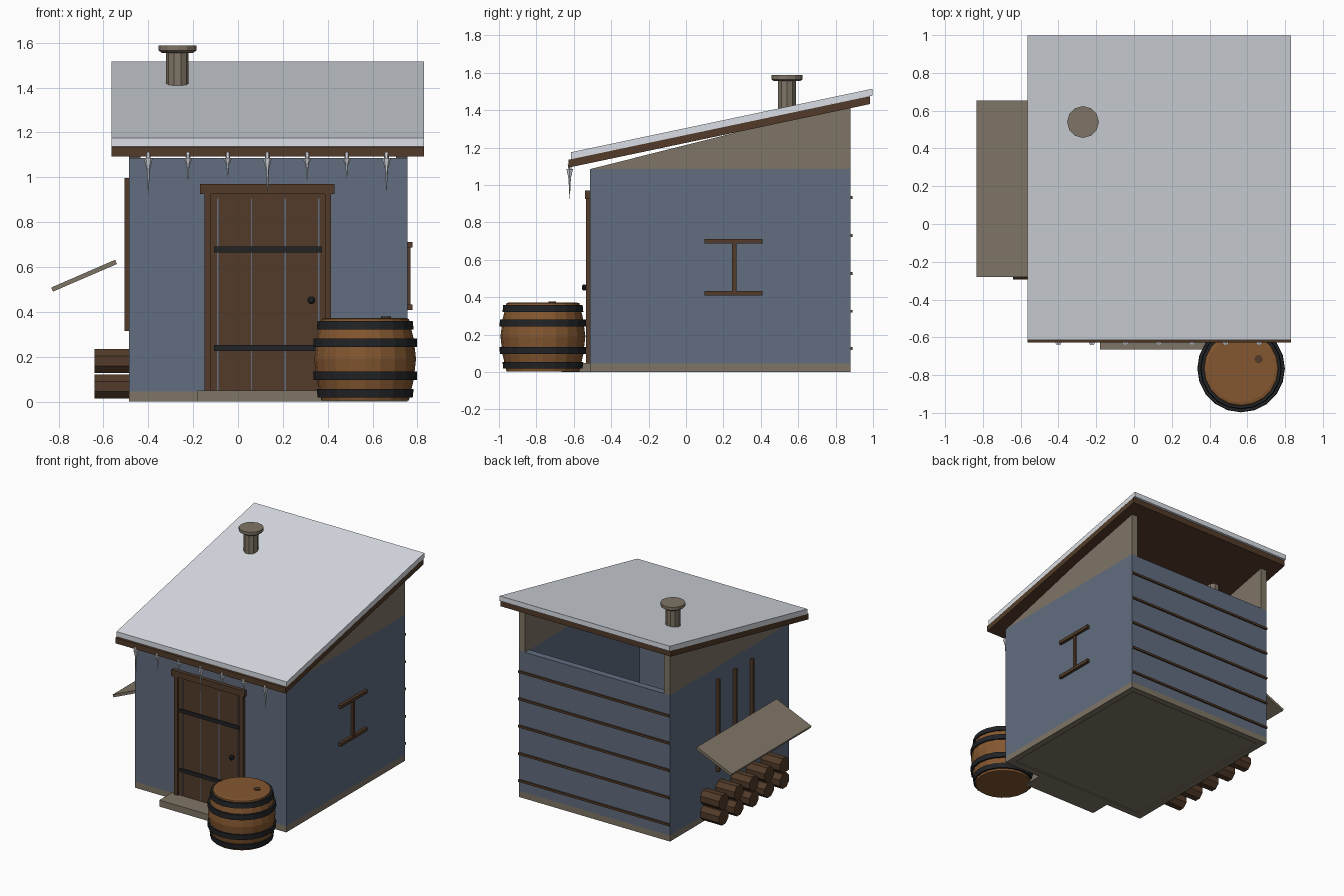
import bpy, bmesh, math
from mathutils import Matrix, Vector

if "Cube" in bpy.data.objects:
    bpy.data.objects.remove(bpy.data.objects["Cube"])


def lin(c):
    return c / 12.92 if c <= 0.04045 else ((c + 0.055) / 1.055) ** 2.4


def material(name, hexcol):
    m = bpy.data.materials.new(name)
    rgb = [lin(int(hexcol[i:i + 2], 16) / 255) for i in (0, 2, 4)]
    m.diffuse_color = (*rgb, 1)
    m.use_nodes = True
    m.node_tree.nodes["Principled BSDF"].inputs["Base Color"].default_value = m.diffuse_color
    return m


WALL = material("blue_grey_paint", "616D80")
STONE = material("grey_brown_stone", "7F7566")
SNOW = material("pale_snow", "DADFE6")
WOOD = material("dark_wood", "523B29")
OAK = material("barrel_oak", "845730")
IRON = material("black_iron", "222326")


def finish(name, bm, mat):
    bmesh.ops.recalc_face_normals(bm, faces=bm.faces)
    me = bpy.data.meshes.new(name)
    bm.to_mesh(me)
    bm.free()
    ob = bpy.data.objects.new(name, me)
    me.materials.append(mat)
    bpy.context.collection.objects.link(ob)
    return ob


def boxes(name, mat, *bounds):
    """One object from boxes given as (x0, x1, y0, y1, z0, z1)."""
    bm = bmesh.new()
    for x0, x1, y0, y1, z0, z1 in bounds:
        m = Matrix.Translation(((x0 + x1) / 2, (y0 + y1) / 2, (z0 + z1) / 2))
        m = m @ Matrix.Diagonal((x1 - x0, y1 - y0, z1 - z0, 1))
        bmesh.ops.create_cube(bm, size=1, matrix=m)
    return finish(name, bm, mat)


def prism(name, mat, pts, a, b, axis="x"):
    """Extrude a profile: (y, z) points along x, or (x, z) points along y."""
    bm = bmesh.new()
    place = (lambda p, t: (t, *p)) if axis == "x" else (lambda p, t: (p[0], t, p[1]))
    rows = [[bm.verts.new(place(p, t)) for p in pts] for t in (a, b)]
    n = len(pts)
    for row in rows:
        bm.faces.new(row)
    for i in range(n):
        j = (i + 1) % n
        bm.faces.new((rows[0][i], rows[0][j], rows[1][j], rows[1][i]))
    return finish(name, bm, mat)


def lathe(name, mat, profile, sides, loc, rot=None):
    """Turn (radius, height) points into a capped round solid."""
    bm = bmesh.new()
    m = Matrix.Translation(loc) @ (rot or Matrix())
    rings = []
    for r, h in profile:
        rings.append([bm.verts.new(m @ Vector((r * math.cos(2 * math.pi * i / sides),
                                               r * math.sin(2 * math.pi * i / sides), h)))
                      for i in range(sides)])
    for lo, hi in zip(rings, rings[1:]):
        for i in range(sides):
            j = (i + 1) % sides
            bm.faces.new((lo[i], lo[j], hi[j], hi[i]))
    bm.faces.new(rings[0])
    bm.faces.new(rings[-1])
    return finish(name, bm, mat)


X0, X1, Y0, Y1, TOP = -0.485, 0.755, -0.513, 0.88, 1.085
T = 0.05


def four_walls(z0, z1):
    return ((X0, X1, Y0, Y0 + T, z0, z1), (X0, X1, Y1 - T, Y1, z0, z1),
            (X0, X0 + T, Y0 + T, Y1 - T, z0, z1), (X1 - T, X1, Y0 + T, Y1 - T, z0, z1))


# Shell: stone base, recessed floor, walls open at the top, side gables
boxes("foundation", STONE, *four_walls(0, 0.045))
boxes("floor", STONE, (X0 + T, X1 - T, Y0 + T, Y1 - T, 0.008, 0.045))
boxes("walls", WALL, *four_walls(0.045, TOP))
for side, a in (("left", X0), ("right", X1 - T)):
    prism(side + "_gable", STONE, [(Y0, TOP), (Y1, TOP), (Y1, 1.435)], a, a + T)

# Sloping roof with a snow layer
prism("roof_boards", WOOD, [(-0.628, 1.093), (0.985, 1.433), (0.985, 1.475), (-0.628, 1.135)],
      -0.565, 0.83)
prism("roof_snow", SNOW, [(-0.615, 1.137), (0.998, 1.478), (0.998, 1.515), (-0.615, 1.175)],
      -0.565, 0.83)

# Chimney
lathe("chimney_pipe", STONE, [(0.05, 1.29), (0.05, 1.56)], 10, (-0.27, 0.54, 0))
lathe("chimney_cap", STONE, [(0.07, 1.555), (0.084, 1.565), (0.084, 1.587)], 12, (-0.27, 0.54, 0))

# Icicles along the front eave, each with a short thick root
tips = [0.925, 0.99, 1.0, 0.925, 0.99, 0.995, 0.94]
for i, tip in enumerate(tips):
    x = -0.4 + i * 0.177
    lathe("icicle", SNOW, [(0.001, tip), (0.012, 1.11)], 6, (x, -0.622, 0))
    lathe("icicle_root", SNOW, [(0.002, 1.085 - (1.085 - tip) * 0.45), (0.02, 1.085)], 6,
          (x, -0.622, 0))

# Door with frame, plank joints, straps and knob
boxes("door_panel", WOOD, (-0.125, 0.39, -0.521, Y0, 0.045, 0.925))
boxes("door_frame", WOOD, (-0.15, -0.122, -0.535, Y0, 0.045, 0.925),
      (0.387, 0.415, -0.535, Y0, 0.045, 0.925), (-0.17, 0.43, -0.54, Y0, 0.925, 0.97))
boxes("plank_joints", WALL, *[(x - 0.003, x + 0.003, -0.523, -0.52, 0.05, 0.905)
                              for x in (-0.09, 0.06, 0.21, 0.36)])
boxes("door_top_rail", WOOD, (-0.122, 0.387, -0.527, Y0, 0.91, 0.925))
boxes("door_straps", IRON, *[(-0.108, 0.375, -0.53, -0.515, z, z + 0.026) for z in (0.225, 0.665)])
lathe("door_knob", IRON, [(0.008, 0), (0.008, 0.015), (0.018, 0.022), (0.018, 0.032), (0.01, 0.04)],
      10, (0.327, -0.517, 0.452), Matrix.Rotation(math.pi / 2, 4, "X"))
boxes("door_step", STONE, (-0.18, 0.445, -0.665, Y0, 0, 0.048))

# Right wall bracket trim
boxes("wall_bracket", WOOD, (X1, 0.777, 0.10, 0.41, 0.687, 0.711),
      (X1, 0.777, 0.10, 0.41, 0.408, 0.432), (X1, 0.77, 0.247, 0.269, 0.432, 0.687))

# Back wall battens
boxes("back_battens", WOOD, *[(X0, X1, Y1, 0.891, z - 0.008, z + 0.008)
                              for z in (0.125, 0.325, 0.528, 0.73, 0.932)])

# Left wall bars, lean-to shelf and stacked logs
boxes("side_bars", WOOD, *[(-0.507, X0, y - 0.01, y + 0.01, 0.315, 0.997)
                           for y in (-0.07, 0.13, 0.33)])
prism("woodpile_cover", STONE, [(-0.833, 0.508), (-0.825, 0.49), (-0.54, 0.613), (-0.548, 0.632)],
      -0.28, 0.655, "y")
for row in range(2):
    for i in range(5):
        lathe("log", WOOD, [(0.058, 0), (0.058, 0.165)], 8,
              (-0.64, -0.24 + i * 0.178, 0.066 + row * 0.115),
              Matrix.Rotation(math.pi / 2, 4, "Y") @ Matrix.Rotation(math.pi / 8, 4, "Z"))

# Barrel with hoops and bung
BX, BY = 0.567, -0.765
lathe("barrel", OAK, [(0.178, 0.004), (0.195, 0.004), (0.216, 0.095), (0.227, 0.19), (0.216, 0.28),
                      (0.195, 0.368), (0.18, 0.372)], 20, (BX, BY, 0))
for z0, z1, ra, rb in ((0.018, 0.055, 0.212, 0.216), (0.096, 0.134, 0.23, 0.232),
                       (0.243, 0.281, 0.232, 0.23), (0.322, 0.358, 0.216, 0.212)):
    lathe("barrel_hoop", IRON, [(ra, z0), (rb, z1)], 20, (BX, BY, 0))
lathe("barrel_bung", WOOD, [(0.022, 0.365), (0.022, 0.378)], 10, (0.66, -0.715, 0))
